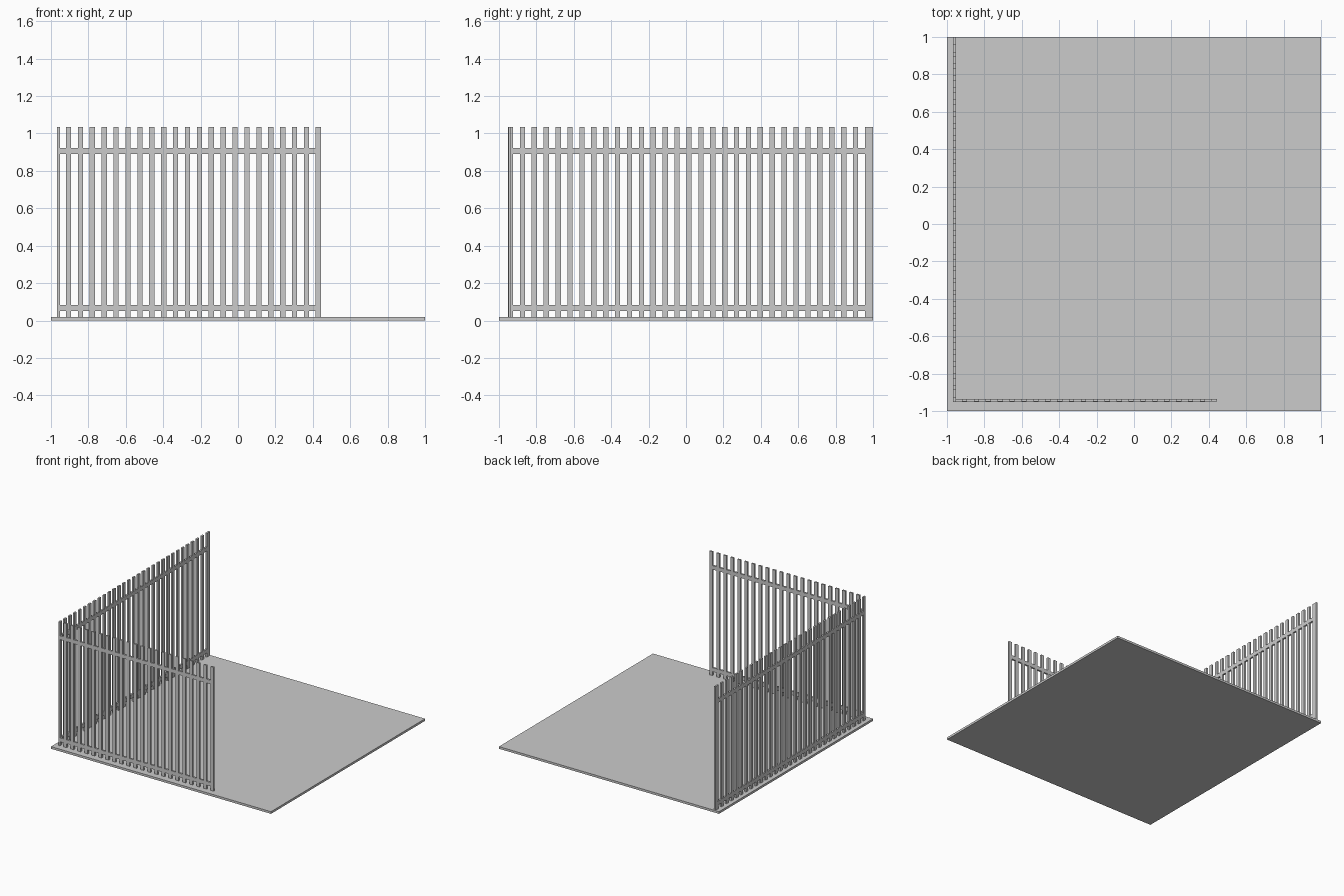
import bpy
import bmesh
from mathutils import Matrix, Vector

cube = bpy.data.objects.get("Cube")
if cube:
    bpy.data.objects.remove(cube, do_unlink=True)

grey = bpy.data.materials.new("plain_grey")
grey.use_nodes = True
colour = (0.6, 0.6, 0.6, 1)
grey.diffuse_color = colour
grey.node_tree.nodes["Principled BSDF"].inputs["Base Color"].default_value = colour

FLOOR = 0.018
TOP = 1.035
THICK = 0.014
SLAT = 0.028
PITCH = 0.0636
RAILS = ((0.051, 0.083), (0.89, 0.922))


def add_box(bm, low, high):
    low, high = Vector(low), Vector(high)
    place = Matrix.Translation((low + high) / 2) @ Matrix.Diagonal((*(high - low), 1))
    bmesh.ops.create_cube(bm, size=1, matrix=place)


def finish(name, bm):
    mesh = bpy.data.meshes.new(name)
    bm.to_mesh(mesh)
    bm.free()
    mesh.materials.append(grey)
    bpy.context.collection.objects.link(bpy.data.objects.new(name, mesh))


def fence(name, axis, across, centres, rail_start, rail_end):
    """Slats and two rails along an axis (0 = x, 1 = y) at a fixed offset across it."""
    def span(bm, start, end, bottom, top, thick):
        low, high = [0, 0, bottom], [0, 0, top]
        low[axis], high[axis] = start, end
        low[1 - axis], high[1 - axis] = across - thick / 2, across + thick / 2
        add_box(bm, low, high)

    # Upright slats
    bm = bmesh.new()
    for c in centres:
        span(bm, c - SLAT / 2, c + SLAT / 2, FLOOR, TOP, THICK)
    finish(name + "_slats", bm)

    # Horizontal rails, a hair proud of the slats
    bm = bmesh.new()
    for bottom, top in RAILS:
        span(bm, rail_start, rail_end, bottom, top, THICK + 0.001)
    finish(name + "_rails", bm)


# Floor slab
bm = bmesh.new()
add_box(bm, (-1, -1, 0), (1, 1, FLOOR))
finish("floor", bm)

# Short fence along the front edge
front = [-0.906 + i * PITCH for i in range(22)]
fence("front_fence", 0, -0.943, front, -0.953, front[-1] - SLAT / 2)

# Long fence along the right edge, closed by one extra slat at the back
side = [-0.938 + i * PITCH for i in range(31)] + [0.985]
fence("right_fence", 1, -0.96, side, side[0], side[-2])
